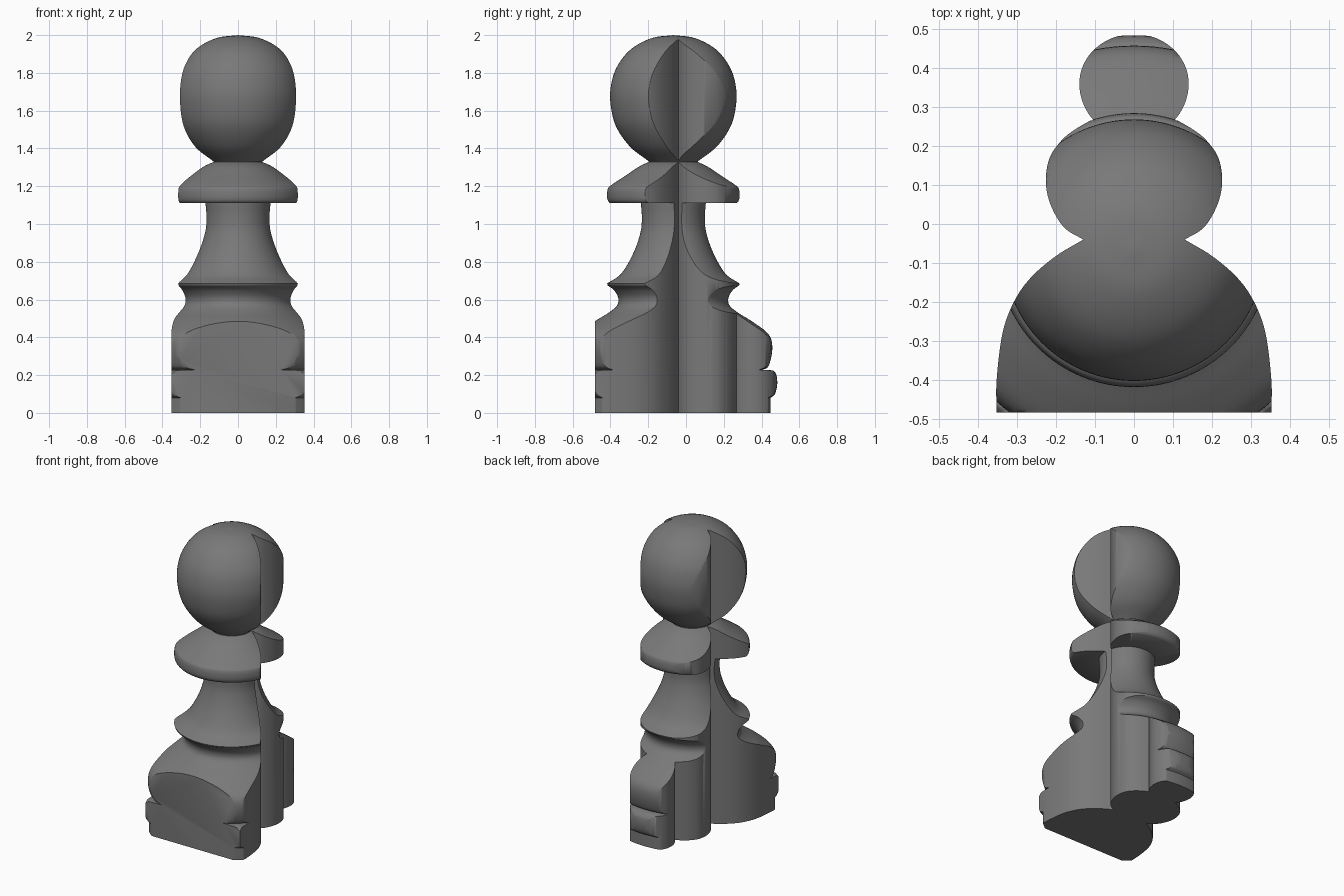
import bpy, bmesh, math
from mathutils import Vector

if "Cube" in bpy.data.objects:
    bpy.data.objects.remove(bpy.data.objects["Cube"])

AXIS_Y = -0.067


def spline(pts, n=5):
    """Catmull-Rom curve through 2D points."""
    p = [Vector(q) for q in pts]
    p = [2 * p[0] - p[1]] + p + [2 * p[-1] - p[-2]]
    out = []
    for i in range(1, len(p) - 2):
        a, b, c, d = p[i - 1:i + 3]
        for k in range(n):
            t = k / n
            out.append(0.5 * (2 * b + (c - a) * t + (2 * a - 5 * b + 4 * c - d) * t * t
                              + (3 * b - a - 3 * c + d) * t ** 3))
    return out + [p[-2]]


def join(parts):
    """Chain curve sections, keeping hard corners between them."""
    out = []
    for part in parts:
        for q in part:
            q = Vector(q)
            if not out or (q - out[-1]).length > 1e-4:
                out.append(q)
    return out


def finish(bm, name):
    bmesh.ops.recalc_face_normals(bm, faces=bm.faces)
    me = bpy.data.meshes.new(name)
    bm.to_mesh(me)
    bm.free()
    ob = bpy.data.objects.new(name, me)
    bpy.context.collection.objects.link(ob)
    return ob


def lathe(name, prof, segs=128):
    bm = bmesh.new()
    rings = []
    for r, z in prof:
        if r < 1e-4:
            rings.append([bm.verts.new((0, AXIS_Y, z))])
        else:
            rings.append([bm.verts.new((r * math.cos(2 * math.pi * i / segs),
                                        AXIS_Y + r * math.sin(2 * math.pi * i / segs), z))
                          for i in range(segs)])
    bm.faces.new(rings[0])
    for a, b in zip(rings, rings[1:]):
        for i in range(segs):
            j = (i + 1) % segs
            if len(b) == 1:
                bm.faces.new((a[i], a[j], b[0]))
            else:
                bm.faces.new((a[i], a[j], b[j], b[i]))
    return finish(bm, name)


def prism(name, outline, z0, z1):
    bm = bmesh.new()
    face = bm.faces.new([bm.verts.new((x, y, z0)) for x, y in outline])
    ext = bmesh.ops.extrude_face_region(bm, geom=[face])
    top = [v for v in ext["geom"] if isinstance(v, bmesh.types.BMVert)]
    bmesh.ops.translate(bm, verts=top, vec=(0, 0, z1 - z0))
    return finish(bm, name)


# turned pawn: foot ring, base bulge, skirt, stem, collar, head
profile = join([
    [(0.515, 0.0), (0.515, 0.08)],
    spline([(0.515, 0.08), (0.538, 0.10), (0.55, 0.15), (0.546, 0.20), (0.53, 0.225)], 4),
    [(0.475, 0.228)],
    spline([(0.475, 0.228), (0.505, 0.25), (0.524, 0.34), (0.505, 0.415), (0.42, 0.482),
            (0.34, 0.532), (0.297, 0.57), (0.292, 0.61), (0.315, 0.65), (0.348, 0.675)]),
    spline([(0.351, 0.685), (0.275, 0.738), (0.21, 0.85), (0.173, 0.96), (0.167, 1.04), (0.172, 1.11)]),
    spline([(0.335, 1.11), (0.347, 1.125), (0.351, 1.15), (0.347, 1.185), (0.33, 1.205),
            (0.25, 1.258), (0.18, 1.305), (0.13, 1.328)], 4),
    spline([(0.13, 1.332), (0.23, 1.41), (0.305, 1.52), (0.333, 1.64), (0.329, 1.74),
            (0.297, 1.835), (0.225, 1.925), (0.115, 1.984), (0.0, 2.0)], 6),
])
pawn = lathe("pawn", profile)

# pawn-shaped plan outline: skirt, collar lobe, round top lobe
half = join([
    spline([(0.352, -0.483), (0.352, -0.40), (0.337, -0.28), (0.308, -0.20),
            (0.265, -0.138), (0.20, -0.082), (0.13, -0.04)], 6),
    spline([(0.13, -0.04), (0.18, -0.008), (0.214, 0.05), (0.226, 0.11), (0.216, 0.17),
            (0.185, 0.215), (0.15, 0.243), (0.112, 0.265)], 6),
    [(0.14 * math.cos(math.radians(a)),
      0.36 + (0.127 if a > 0 else 0.14) * math.sin(math.radians(a))) for a in range(-42, 91, 4)],
])
outline = half + [Vector((-x, y)) for x, y in reversed(half)]
cutter = prism("plan_cutter", outline, -0.2, 2.2)
cutter.hide_render = True

# keep only what lies inside both silhouettes
mod = pawn.modifiers.new("plan_cut", "BOOLEAN")
mod.operation = "INTERSECT"
mod.solver = "EXACT"
mod.object = cutter
bpy.context.view_layer.objects.active = pawn
pawn.select_set(True)
bpy.ops.object.modifier_apply(modifier=mod.name)
bpy.data.objects.remove(cutter)

# dark grey finish
grey = bpy.data.materials.new("dark_grey")
grey.diffuse_color = (0.19, 0.19, 0.19, 1)
grey.use_nodes = True
grey.node_tree.nodes["Principled BSDF"].inputs["Base Color"].default_value = grey.diffuse_color
pawn.data.materials.clear()
pawn.data.materials.append(grey)
for poly in pawn.data.polygons:
    poly.material_index = 0
bpy.ops.object.shade_smooth_by_angle(angle=math.radians(50))
